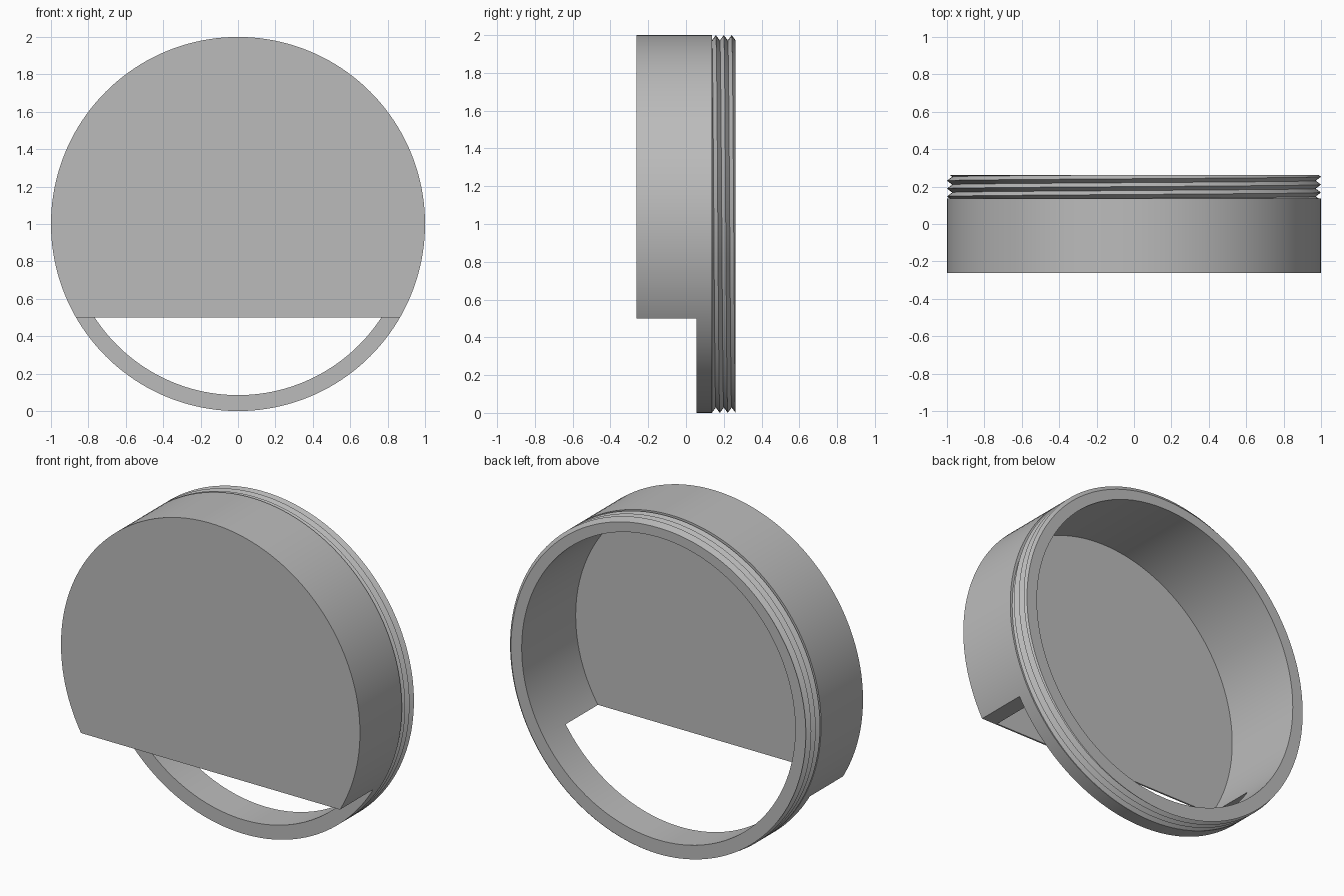
import bpy, bmesh, math
from mathutils import Vector

cube = bpy.data.objects.get("Cube")
if cube:
    bpy.data.objects.remove(cube, do_unlink=True)

SEGMENTS = 160
CENTER_Z = 1.0
OUTER, INNER, ROOT = 1.0, 0.915, 0.972
FRONT, BACK, SHOULDER = -0.263, 0.263, 0.137
PLATE = 0.01            # thickness of the front plate
PITCH = 0.042

grey = bpy.data.materials.new("plain grey")
grey.use_nodes = True
grey.diffuse_color = (0.5, 0.5, 0.5, 1)
grey.node_tree.nodes["Principled BSDF"].inputs["Base Color"].default_value = grey.diffuse_color


def ring_point(radius, y, angle):
    return Vector((radius * math.sin(angle), y, CENTER_Z + radius * math.cos(angle)))


def sweep(name, profile_at, steps):
    """Sweep a profile, which may change with the angle, once around the y axis."""
    bm = bmesh.new()
    rows = []
    for i in range(steps + 1):
        angle = math.tau * i / steps
        rows.append([bm.verts.new(ring_point(r, y, angle)) for r, y in profile_at(angle)])
    for a, b in zip(rows, rows[1:]):
        for j in range(len(a) - 1):
            bm.faces.new((a[j], a[j + 1], b[j + 1], b[j]))
    bmesh.ops.remove_doubles(bm, verts=bm.verts, dist=0.00005)
    bmesh.ops.dissolve_degenerate(bm, edges=bm.edges, dist=0.00005)
    bmesh.ops.recalc_face_normals(bm, faces=bm.faces)
    mesh = bpy.data.meshes.new(name)
    bm.to_mesh(mesh)
    bm.free()
    obj = bpy.data.objects.new(name, mesh)
    bpy.context.collection.objects.link(obj)
    mesh.materials.append(grey)
    return obj


def activate(obj):
    bpy.ops.object.select_all(action='DESELECT')
    obj.select_set(True)
    bpy.context.view_layer.objects.active = obj


# Hollow cup with a thin front plate and a stepped neck behind the shoulder
cup_profile = [(0, FRONT), (OUTER, FRONT), (OUTER, SHOULDER), (ROOT, SHOULDER),
               (ROOT, BACK), (INNER, BACK), (INNER, FRONT + PLATE), (0, FRONT + PLATE)]
cup = sweep("cup_body", lambda angle: cup_profile, SEGMENTS)

# Notch through the lower front of the cup
bpy.ops.mesh.primitive_cube_add(size=1, location=(0, -0.445, 0))
cutter = bpy.context.object
cutter.name = "notch_cutter"
cutter.scale = (3, 1, 1)
cutter.hide_render = True
cut = cup.modifiers.new("notch", 'BOOLEAN')
cut.operation = 'DIFFERENCE'
cut.object = cutter
cut.solver = 'EXACT'
activate(cup)
bpy.ops.object.modifier_apply(modifier=cut.name)
bpy.data.objects.remove(cutter, do_unlink=True)


# Helical thread around the neck, trimmed flat at both ends
def thread_radius(y, angle):
    phase = ((y - SHOULDER) / PITCH - angle / math.tau) % 1
    return ROOT + (OUTER - ROOT) * (1 - abs(2 * phase - 1))


def thread_profile(angle):
    points = [(ROOT - 0.01, SHOULDER)]
    for k in range(-3, 9):
        y = SHOULDER + PITCH * (k / 2 + angle / math.tau)
        y = min(max(y, SHOULDER), BACK)
        points.append((thread_radius(y, angle), y))
    points.append((ROOT - 0.01, BACK))
    return points


thread = sweep("neck_thread", thread_profile, SEGMENTS)

for obj in (cup, thread):
    activate(obj)
    bpy.ops.object.shade_smooth_by_angle(angle=math.radians(25))
